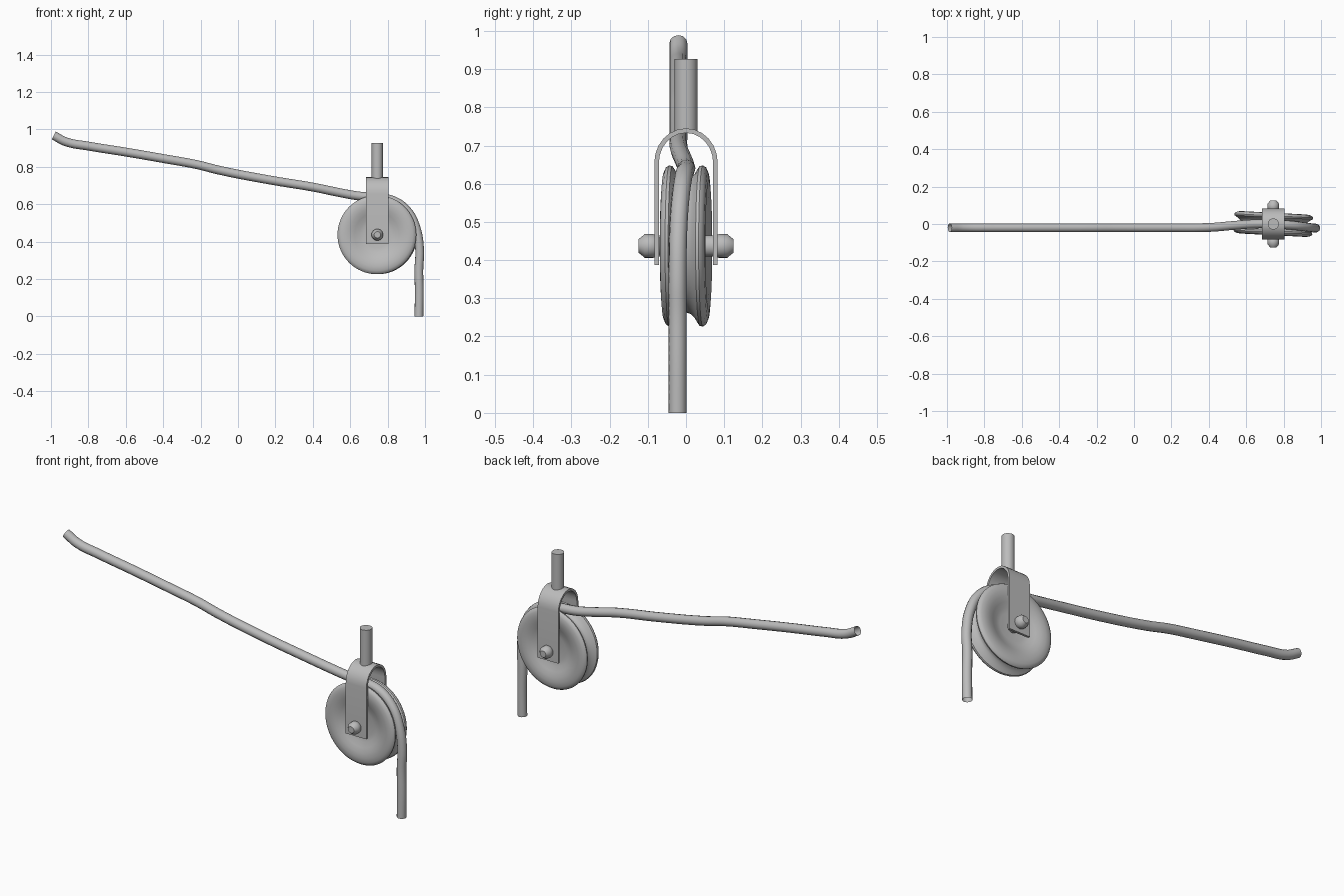
import bpy, bmesh, math
from mathutils import Matrix, Vector

if "Cube" in bpy.data.objects:
    bpy.data.objects.remove(bpy.data.objects["Cube"])

grey = bpy.data.materials.new("plain grey")
grey.use_nodes = True
COLOUR = (0.5, 0.5, 0.5, 1)
grey.diffuse_color = COLOUR
grey.node_tree.nodes["Principled BSDF"].inputs["Base Color"].default_value = COLOUR

HUB = Vector((0.745, 0, 0.437))


def finish(obj, angle=40):
    """Select the part, give it the colour and smooth it."""
    bpy.ops.object.select_all(action='DESELECT')
    obj.select_set(True)
    bpy.context.view_layer.objects.active = obj
    if obj.type == 'CURVE':
        bpy.ops.object.convert(target='MESH')
        obj = bpy.context.object
    obj.data.materials.clear()
    obj.data.materials.append(grey)
    bpy.ops.object.shade_smooth_by_angle(angle=math.radians(angle))
    return obj


def mesh_part(name, bm):
    bmesh.ops.remove_doubles(bm, verts=bm.verts, dist=0.0002)
    bmesh.ops.recalc_face_normals(bm, faces=bm.faces)
    mesh = bpy.data.meshes.new(name)
    bm.to_mesh(mesh)
    bm.free()
    obj = bpy.data.objects.new(name, mesh)
    bpy.context.collection.objects.link(obj)
    return obj


def lathe_y(name, profile, steps=48):
    """Spin a (radius, y) profile around the y axis."""
    bm = bmesh.new()
    verts = [bm.verts.new((r, y, 0)) for r, y in profile]
    edges = [bm.edges.new(pair) for pair in zip(verts, verts[1:])]
    bmesh.ops.spin(bm, geom=verts + edges, cent=(0, 0, 0), axis=(0, 1, 0),
                   angle=math.tau, steps=steps)
    obj = mesh_part(name, bm)
    obj.location = HUB
    return finish(obj)


def mirrored(half):
    """Complete a profile that runs from its outer end to the middle."""
    return half + [(r, -y) for r, y in reversed(half) if y > 0]


# Grooved wheel with dished sides, sitting slightly askew on the axle
wheel = lathe_y("pulley_wheel", mirrored([
    (0, 0.03), (0.07, 0.031), (0.095, 0.036), (0.12, 0.047), (0.145, 0.056),
    (0.17, 0.06), (0.192, 0.058), (0.206, 0.052), (0.211, 0.044),
    (0.209, 0.036), (0.2, 0.03), (0.19, 0.024), (0.178, 0.012), (0.174, 0)]), 64)
wheel.rotation_euler.z = math.radians(-3)

# Axle with chamfered ends
lathe_y("axle", mirrored([(0, 0.125), (0.017, 0.125), (0.031, 0.108),
                          (0.031, 0.085), (0.028, 0.08), (0.028, 0)]), 24)

# Bent strap that straddles the wheel
bm = bmesh.new()


def strap_line(inset):
    ry, rz, spring = 0.083 - inset, 0.09 - inset, 0.655
    arch = [(ry * math.cos(a), spring + rz * math.sin(a))
            for a in (math.pi * i / 12 for i in range(13))]
    return [(ry, 0.387)] + arch + [(-ry, 0.387)]


outline = strap_line(0) + strap_line(0.012)[::-1]
count = len(outline)
sides = [[bm.verts.new((HUB.x + dx, y, z)) for y, z in outline] for dx in (-0.06, 0.06)]
for i in range(count):
    j = (i + 1) % count
    bm.faces.new((sides[0][i], sides[0][j], sides[1][j], sides[1][i]))
for side in sides:
    for i in range(count // 2 - 1):
        bm.faces.new((side[i], side[i + 1], side[count - 2 - i], side[count - 1 - i]))
finish(mesh_part("fork_strap", bm), 30)

# Hanging stem on top of the strap
bpy.ops.mesh.primitive_cylinder_add(vertices=24, radius=0.03, depth=0.19,
                                    location=(HUB.x, 0, 0.832))
stem = bpy.context.object
stem.name = "hanging_stem"
finish(stem)

# Rope running in from the left, over the wheel and down
path = [(-0.985, -0.02, 0.968), (-0.92, -0.02, 0.934), (-0.8, -0.02, 0.911),
        (-0.6, -0.02, 0.879), (-0.38, -0.02, 0.841), (-0.22, -0.02, 0.812),
        (-0.1, -0.02, 0.782), (0.18, -0.02, 0.728), (0.41, -0.018, 0.69),
        (0.53, -0.008, 0.665), (0.64, 0, 0.645), (0.745, 0, 0.636),
        (0.83, -0.006, 0.62), (0.905, -0.014, 0.565), (0.95, -0.02, 0.48),
        (0.971, -0.022, 0.36), (0.967, -0.022, 0.25), (0.969, -0.022, 0.13),
        (0.967, -0.022, 0)]
curve = bpy.data.curves.new("rope", 'CURVE')
curve.dimensions = '3D'
curve.bevel_depth = 0.0235
curve.bevel_resolution = 4
curve.resolution_u = 5
spline = curve.splines.new('BEZIER')
spline.bezier_points.add(len(path) - 1)
for point, co in zip(spline.bezier_points, path):
    point.co = co
    point.handle_left_type = point.handle_right_type = 'AUTO'
rope = bpy.data.objects.new("rope", curve)
bpy.context.collection.objects.link(rope)
finish(rope, 60)
